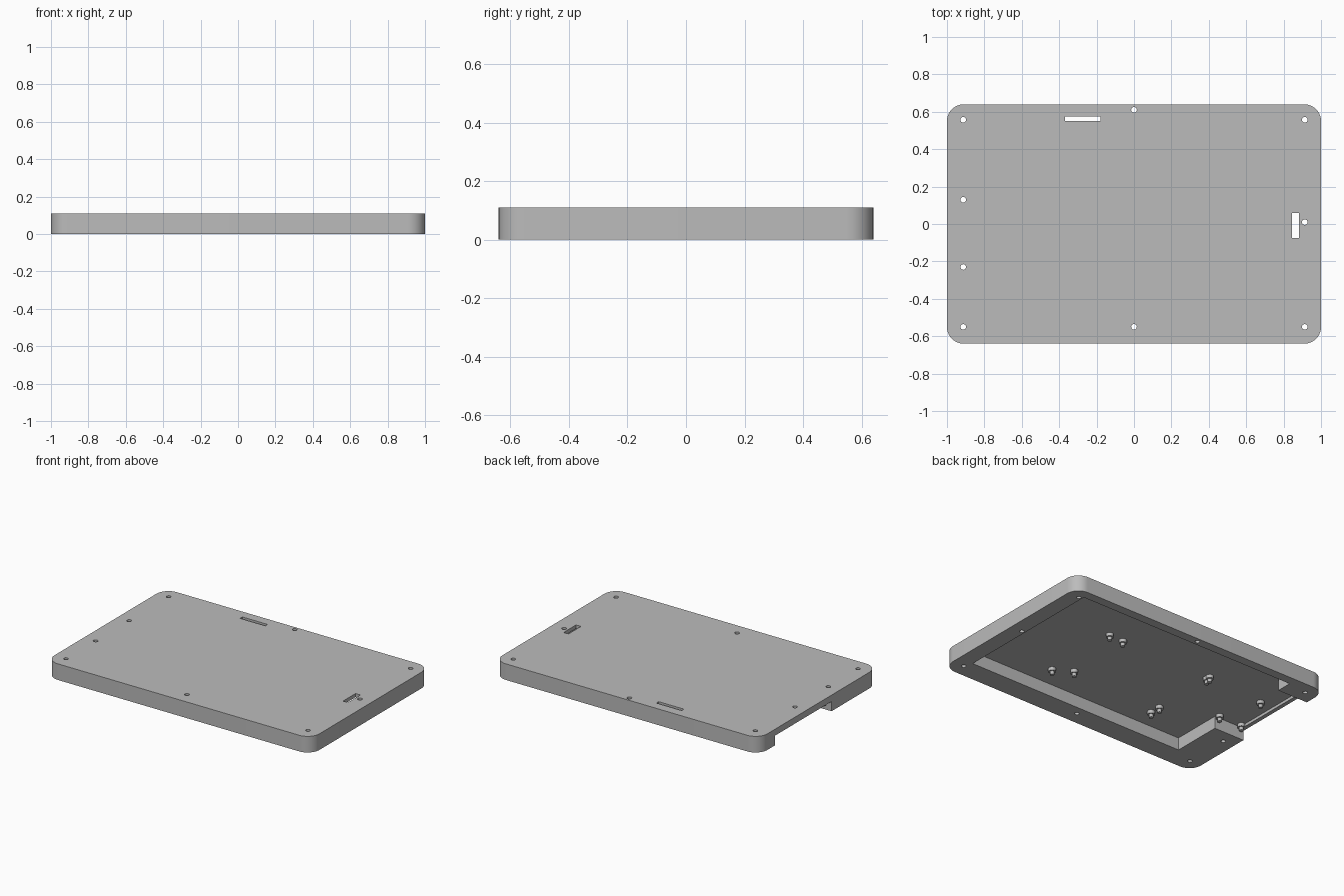
import bpy, bmesh, math

if "Cube" in bpy.data.objects:
    bpy.data.objects.remove(bpy.data.objects["Cube"])

HX, HY, H = 1.0, 0.64, 0.11     # half length, half width, height
CEIL = 0.085                    # underside of the top plate

grey = bpy.data.materials.new("mid grey")
grey.diffuse_color = (0.5, 0.5, 0.5, 1)
grey.use_nodes = True
grey.node_tree.nodes["Principled BSDF"].inputs["Base Color"].default_value = grey.diffuse_color


def prism(name, pts, z0, z1):
    """Extrude a closed outline from z0 to z1."""
    bm = bmesh.new()
    face = bm.faces.new([bm.verts.new((x, y, z0)) for x, y in pts])
    ext = bmesh.ops.extrude_face_region(bm, geom=[face])
    top = [v for v in ext["geom"] if isinstance(v, bmesh.types.BMVert)]
    bmesh.ops.translate(bm, verts=top, vec=(0, 0, z1 - z0))
    bmesh.ops.recalc_face_normals(bm, faces=bm.faces)
    me = bpy.data.meshes.new(name)
    bm.to_mesh(me)
    bm.free()
    ob = bpy.data.objects.new(name, me)
    me.materials.append(grey)
    bpy.context.collection.objects.link(ob)
    return ob


def box(name, x0, x1, y0, y1, z0, z1):
    return prism(name, [(x0, y0), (x1, y0), (x1, y1), (x0, y1)], z0, z1)


def circle(cx, cy, r, n=20):
    return [(cx + r * math.cos(2 * math.pi * i / n),
             cy + r * math.sin(2 * math.pi * i / n)) for i in range(n)]


def activate(ob):
    bpy.ops.object.select_all(action='DESELECT')
    ob.select_set(True)
    bpy.context.view_layer.objects.active = ob


def cut(target, cutter):
    activate(target)
    mod = target.modifiers.new("cut", 'BOOLEAN')
    mod.operation = 'DIFFERENCE'
    mod.solver = 'EXACT'
    mod.object = cutter
    bpy.ops.object.modifier_apply(modifier=mod.name)
    bpy.data.objects.remove(cutter, do_unlink=True)


# rounded outer shell
R, N = 0.09, 10
outline = []
for k, (sx, sy) in enumerate([(1, 1), (-1, 1), (-1, -1), (1, -1)]):
    for i in range(N + 1):
        a = math.pi / 2 * (k + i / N)
        outline.append((sx * (HX - R) + R * math.cos(a),
                        sy * (HY - R) + R * math.sin(a)))
case = prism("case_shell", outline, 0, H)

# pocket underneath, and side opening that leaves a small lip at the edge
cut(case, box("pocket", -0.77, 0.89, -0.49, 0.578, -0.1, CEIL))
cut(case, box("side_opening", -0.972, -0.70, -0.14, 0.47, -0.1, CEIL))
cut(case, box("side_opening_edge", -1.1, -0.95, -0.14, 0.47, -0.1, 0.066))

# slots through the top plate
cut(case, box("rear_slot", -0.37, -0.18, 0.551, 0.576, 0.05, 0.2))
cut(case, box("right_slot", 0.845, 0.882, -0.075, 0.06, 0.05, 0.2))

# screw holes
for x, y in [(-0.913, 0.557), (0.913, 0.557), (-0.913, -0.55), (0.913, -0.55),
             (0, 0.61), (0, -0.55), (-0.913, 0.13), (-0.913, -0.23), (0.913, 0.01)]:
    cut(case, prism("screw_hole", circle(x, y, 0.015), -0.1, 0.2))

# stepped mounting pegs hanging inside the pocket
pegs = [(0.38, 0.22), (0.27, 0.215), (0.38, -0.335), (0.26, -0.265),
        (-0.427, 0.22), (-0.427, 0.19), (-0.43, -0.268), (-0.43, -0.348),
        (-0.785, -0.112), (-0.96, -0.112), (-0.87, 0.18)]
parts = [case]
for x, y in pegs:
    parts.append(prism("peg_collar", circle(x, y, 0.024), 0.062, CEIL + 0.005))
    parts.append(prism("peg_pin", circle(x, y, 0.014), 0.04, 0.064))

for ob in parts:
    activate(ob)
    bpy.ops.object.shade_smooth_by_angle(angle=math.radians(30))
